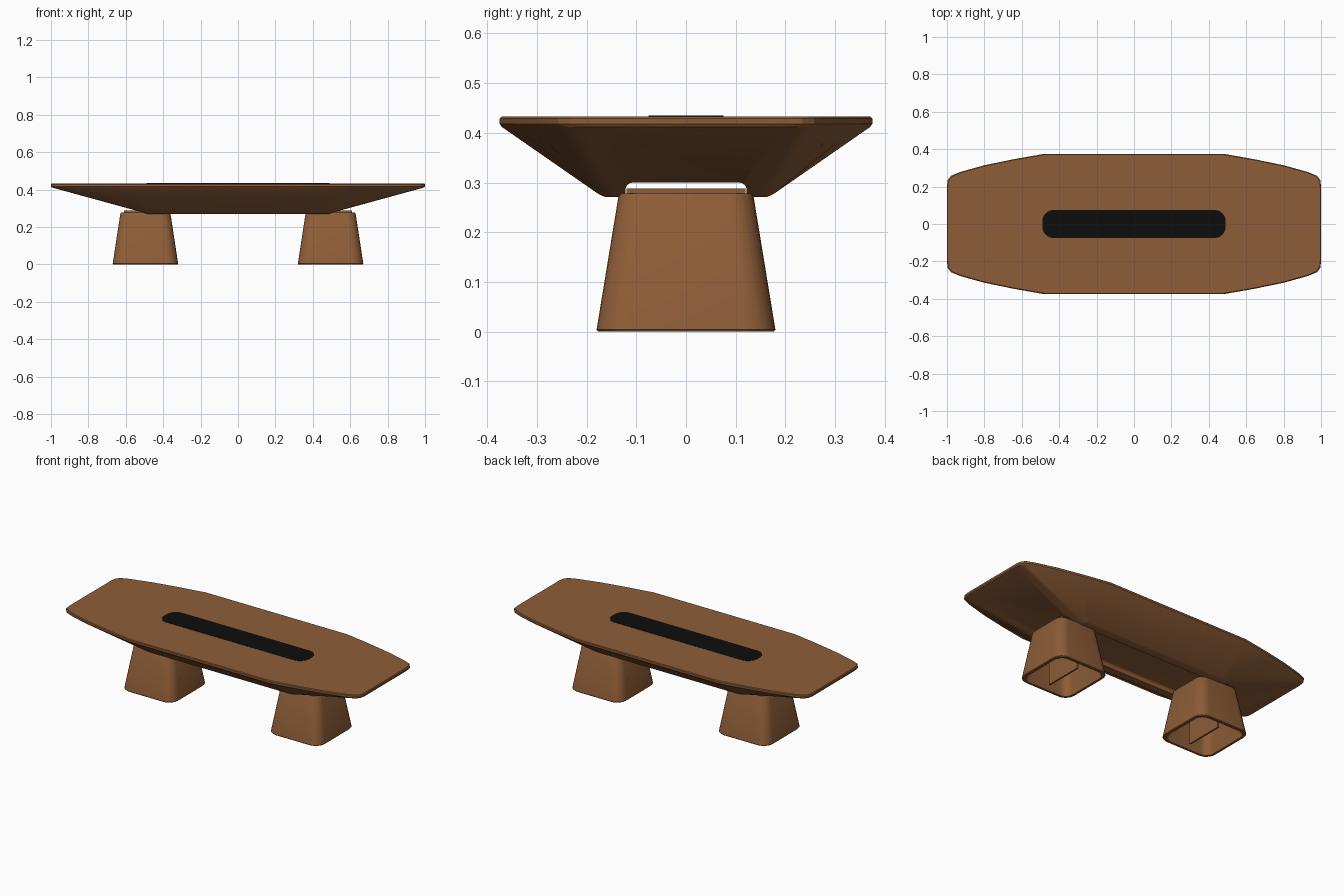
import bpy
import bmesh
from math import cos, sin, pi, radians

cube = bpy.data.objects.get("Cube")
if cube:
    bpy.data.objects.remove(cube, do_unlink=True)


def material(name, color, roughness):
    mat = bpy.data.materials.new(name)
    mat.use_nodes = True
    mat.diffuse_color = (*color, 1)
    shader = mat.node_tree.nodes["Principled BSDF"]
    shader.inputs["Base Color"].default_value = (*color, 1)
    shader.inputs["Roughness"].default_value = roughness
    return mat


wood = material("warm wood", (0.27, 0.11, 0.039), 0.5)
black = material("black inlay", (0.004, 0.004, 0.004), 0.6)


def loft(name, loops, mat):
    """Closed solid skinned through loops of equal length."""
    bm = bmesh.new()
    rings = [[bm.verts.new(p) for p in loop] for loop in loops]
    n = len(rings[0])
    for a, b in zip(rings, rings[1:]):
        for i in range(n):
            j = (i + 1) % n
            bm.faces.new((a[i], a[j], b[j], b[i]))
    bm.faces.new(rings[0])
    bm.faces.new(rings[-1])
    bmesh.ops.recalc_face_normals(bm, faces=bm.faces)
    mesh = bpy.data.meshes.new(name)
    bm.to_mesh(mesh)
    bm.free()
    mesh.materials.append(mat)
    obj = bpy.data.objects.new(name, mesh)
    bpy.context.collection.objects.link(obj)
    return obj


def smooth(obj, angle):
    bpy.ops.object.select_all(action="DESELECT")
    obj.select_set(True)
    bpy.context.view_layer.objects.active = obj
    bpy.ops.object.shade_smooth_by_angle(angle=radians(angle))


def rounded_rect(hx, hy, r, z, cx=0, steps=6):
    pts = []
    for q, (sx, sy) in enumerate([(1, 1), (-1, 1), (-1, -1), (1, -1)]):
        for k in range(steps + 1):
            t = (q + k / steps) * pi / 2
            pts.append((cx + sx * (hx - r) + r * cos(t),
                        sy * (hy - r) + r * sin(t), z))
    return pts


def box(name, hx, hy, z0, z1, cx, mat):
    return loft(name, [[(cx + sx * hx, sy * hy, z) for sx, sy in
                        ((1, 1), (-1, 1), (-1, -1), (1, -1))] for z in (z0, z1)], mat)


def mirrored(quarter, z, inset=0):
    """Full outline from one quarter, running from the end to the long side."""
    q = [(x - inset, y - inset) for x, y in quarter]
    pts = q + [(-x, y) for x, y in reversed(q)]
    pts += [(-x, -y) for x, y in q] + [(x, -y) for x, y in reversed(q)]
    return [(x, y, z) for x, y in pts]


# Boat-shaped top with a thin rim and a sloping underside
rim = [(1, .2), (.996, .235), (.978, .258), (.93, .278), (.8, .314), (.64, .347), (.48, .375)]
keel = [(.5, .13), (.5, .15), (.495, .16), (.49, .167), (.485, .172), (.48, .175), (.47, .175)]
table_top = loft("table_top", [
    mirrored(rim, .433, .004),
    mirrored(rim, .429),
    mirrored(rim, .418),
    mirrored(rim, .412, .004),
    mirrored(keel, .276),
    mirrored(keel, .271, .012),
], wood)

# Lengthwise channel under the top
cutter = box("channel_cutter", 1.2, .122, .2, .30, 0, wood)
bevel = cutter.modifiers.new("round", "BEVEL")
bevel.width = .015
bevel.segments = 4
cutter.hide_render = True
cutter.hide_viewport = True
cut = table_top.modifiers.new("channel", "BOOLEAN")
cut.operation = "DIFFERENCE"
cut.solver = "EXACT"
cut.object = cutter
bpy.context.view_layer.objects.active = table_top
table_top.select_set(True)
bpy.ops.object.modifier_apply(modifier="channel")
bpy.data.objects.remove(cutter, do_unlink=True)
smooth(table_top, 25)

# Dark inlay along the middle
loft("centre_inlay", [rounded_rect(.49, .075, .06, z) for z in (.428, .4345)], black)

# Hollow tapered legs with a divider and a mounting plate
for side, s in (("left", 1), ("right", -1)):
    cx = .495 * s
    leg = loft(f"{side}_leg", [
        rounded_rect(.118, .118, .045, .265, cx),
        rounded_rect(.158, .163, .05, .0, cx),
        rounded_rect(.172, .177, .06, .0, cx),
        rounded_rect(.175, .18, .06, .004, cx),
        rounded_rect(.134, .136, .05, .272, cx),
        rounded_rect(.13, .132, .046, .278, cx),
    ], wood)
    smooth(leg, 35)
    box(f"{side}_leg_divider", .005, .118, .004, .268, cx, wood)
    box(f"{side}_mounting_plate", .115, .12, .277, .288, cx, wood)
